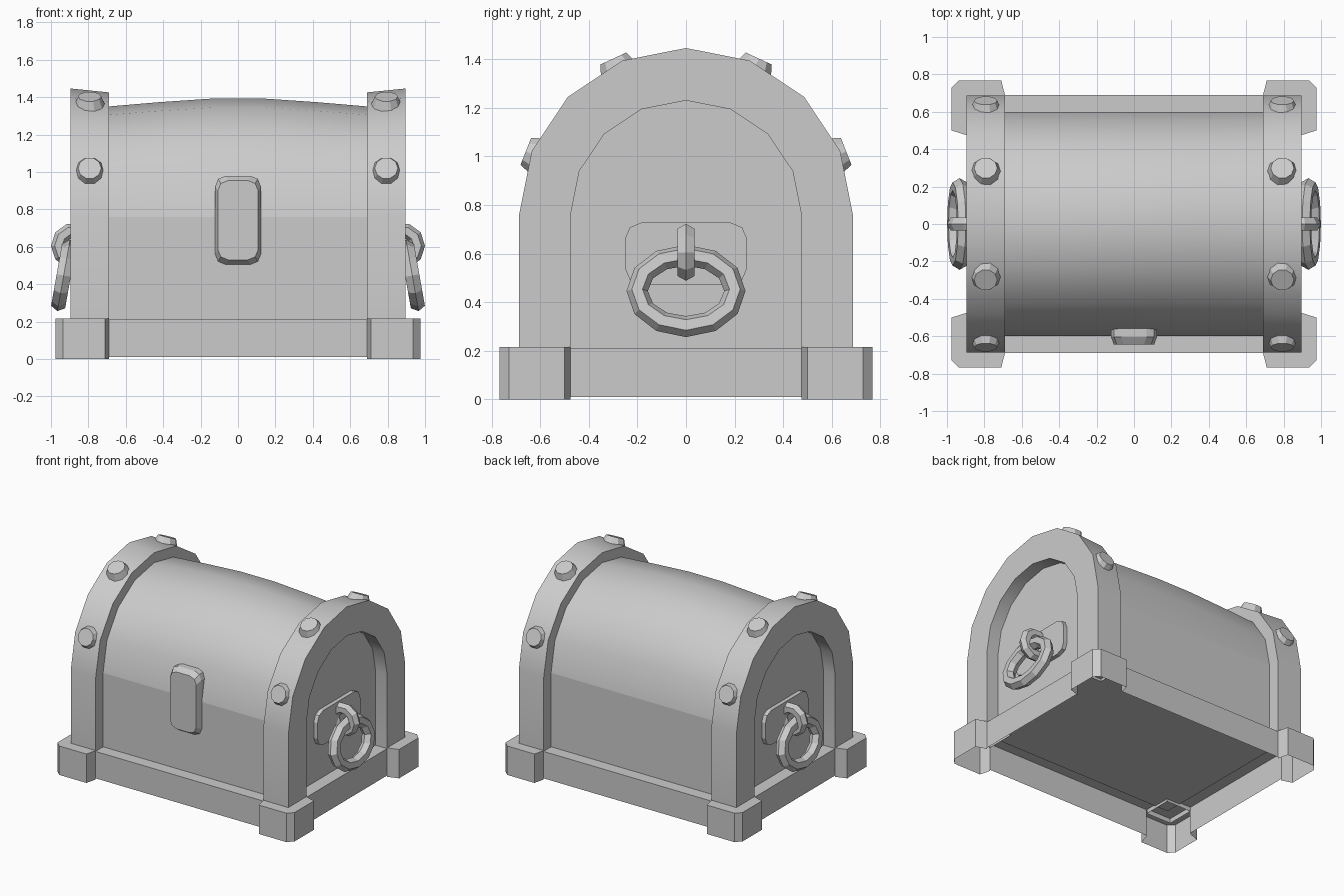
import bpy, bmesh
from math import sin, cos, pi, radians
from mathutils import Vector, Matrix

if "Cube" in bpy.data.objects:
    bpy.data.objects.remove(bpy.data.objects["Cube"])

SPRING = 0.76   # height where the straight sides turn into the arch


def loft(name, rows, close_rows=False, close_cols=True, mirror=(), smooth=False):
    """Skin a list of equal-length point rows, optionally mirrored over x / y."""
    bm = bmesh.new()
    vs = [[bm.verts.new(p) for p in r] for r in rows]
    n, m = len(vs), len(vs[0])
    for i in range(n if close_rows else n - 1):
        for j in range(m if close_cols else m - 1):
            a, b = vs[i], vs[(i + 1) % n]
            k = (j + 1) % m
            bm.faces.new((a[j], a[k], b[k], b[j]))
    if close_cols and not close_rows:      # cap both ends of solid shapes
        bm.faces.new(vs[0])
        bm.faces.new(vs[-1])
    bmesh.ops.recalc_face_normals(bm, faces=bm.faces)
    me = bpy.data.meshes.new(name)
    bm.to_mesh(me)
    bm.free()
    ob = bpy.data.objects.new(name, me)
    bpy.context.collection.objects.link(ob)
    if smooth:
        bpy.ops.object.select_all(action='DESELECT')
        ob.select_set(True)
        bpy.context.view_layer.objects.active = ob
        bpy.ops.object.shade_smooth_by_angle(angle=radians(30))
    if mirror:
        mod = ob.modifiers.new("mirror", 'MIRROR')
        mod.use_axis = ('x' in mirror, 'y' in mirror, False)
        mod.use_mirror_merge = False
    return ob


def arch(x, ry, rz, foot):
    """Arch outline on straight legs that reach down to height foot."""
    pts = [(x, ry * cos(pi * i / 8), SPRING + rz * sin(pi * i / 8)) for i in range(9)]
    return [(x, ry, foot)] + pts + [(x, -ry, foot)]


def round_rect(w, h, c):
    """Half sizes w, h with two-step rounded corners of size c."""
    pts = []
    for sx, sy, a0 in ((1, 1, 0), (-1, 1, 90), (-1, -1, 180), (1, -1, 270)):
        for a in (0, 45, 90):
            t = radians(a0 + a)
            pts.append((sx * (w - c) + c * cos(t), sy * (h - c) + c * sin(t)))
    return pts


def ring(name, centre, ra, rb, tube, segs, rot):
    """Faceted (elliptical) ring with a six-sided section, mirrored to both ends."""
    rows = []
    for i in range(segs):
        t = 2 * pi * i / segs
        rows.append([])
        for j in range(6):
            s = pi * j / 3
            p = Vector(((ra + tube * cos(s)) * cos(t), (rb + tube * cos(s)) * sin(t),
                        tube * sin(s)))
            rows[-1].append(Vector(centre) + rot @ p)
    loft(name, rows, close_rows=True, mirror='x')


# base rails, open underneath, running between the feet
loft("long_rails", [[(x, y, z) for y, z in ((-0.69, 0.01), (-0.69, 0.21), (0.69, 0.21),
                                            (0.69, 0.01))] for x in (-0.69, 0.69)],
     close_cols=False)
loft("end_rail", [[(x, y, z) for x, z in ((0.69, 0.21), (0.895, 0.21), (0.895, 0.01))]
                  for y in (-0.48, 0.48)], close_cols=False, mirror='x')

# corner feet: chamfered outer walls and a top, open underneath
foot = [(0.69, 0.69), (0.71, 0.768), (0.935, 0.768), (0.975, 0.728), (0.975, 0.5),
        (0.895, 0.475)]
loft("corner_foot", [[(x, y, 0) for x, y in foot], [(x, y, 0.215) for x, y in foot],
                     [(0.69, 0.475, 0.215)] * 6], close_cols=False, mirror='xy')

# chest body with bulged lid, creased where the lid meets the sides
lid = [(-0.8, 0.585), (-0.69, 0.59), (-0.42, 0.613), (-0.14, 0.632)]
lid += [(-x, r) for x, r in reversed(lid)]
body = loft("chest_body", [arch(x, 0.6, r, 0.2) for x, r in lid], smooth=True).data
for e in body.edges:
    if all(abs(body.vertices[i].co.z - SPRING) < 1e-4 for i in e.vertices):
        e.use_edge_sharp = True

# arched end bands
loft("end_band", [arch(0.69, 0.475, 0.47, 0.18), arch(0.69, 0.687, 0.665, 0.18),
                  arch(0.895, 0.687, 0.686, 0.18), arch(0.895, 0.475, 0.47, 0.18)],
     close_rows=True, close_cols=False, mirror='x', smooth=True)

# tapered studs on the bands
for label, deg in (("lower_stud", 21.5), ("upper_stud", 65)):
    d = Vector((0, cos(radians(deg)), sin(radians(deg))))
    u = Vector((0, -d.z, d.y))
    rows = []
    for r, h in ((0.086, 0.65), (0.062, 0.709)):
        c = Vector((0.793, 0, SPRING)) + d * h
        rows.append([c + Vector((r * cos(pi * k / 5), 0, 0)) + u * r * sin(pi * k / 5)
                     for k in range(10)])
    loft(label, rows, mirror='xy')

# lock plate on the front
loft("lock_plate", [[(x, y, 0.742 + z) for x, z in round_rect(w, h, 0.055)]
                    for y, w, h in ((-0.54, 0.122, 0.237), (-0.605, 0.122, 0.237),
                                    (-0.645, 0.108, 0.212))])

# handle plate, fixed loop and hanging ring on each end
loft("handle_plate", [[(x, y, 0.6 + z) for y, z in round_rect(0.252, 0.128, 0.07)]
                      for x in (0.79, 0.83)], mirror='x')
ring("handle_loop", (0.877, 0, 0.605), 0.083, 0.083, 0.04, 10, Matrix.Rotation(pi / 2, 3, 'X'))
tilt = Matrix.Rotation(radians(-10), 3, 'Y')
flat = Matrix(((0, 0, 1), (1, 0, 0), (0, 1, 0)))   # ring plane to the yz plane
ring("handle_ring", (0.932, 0, 0.446), 0.201, 0.149, 0.044, 12, tilt @ flat)
